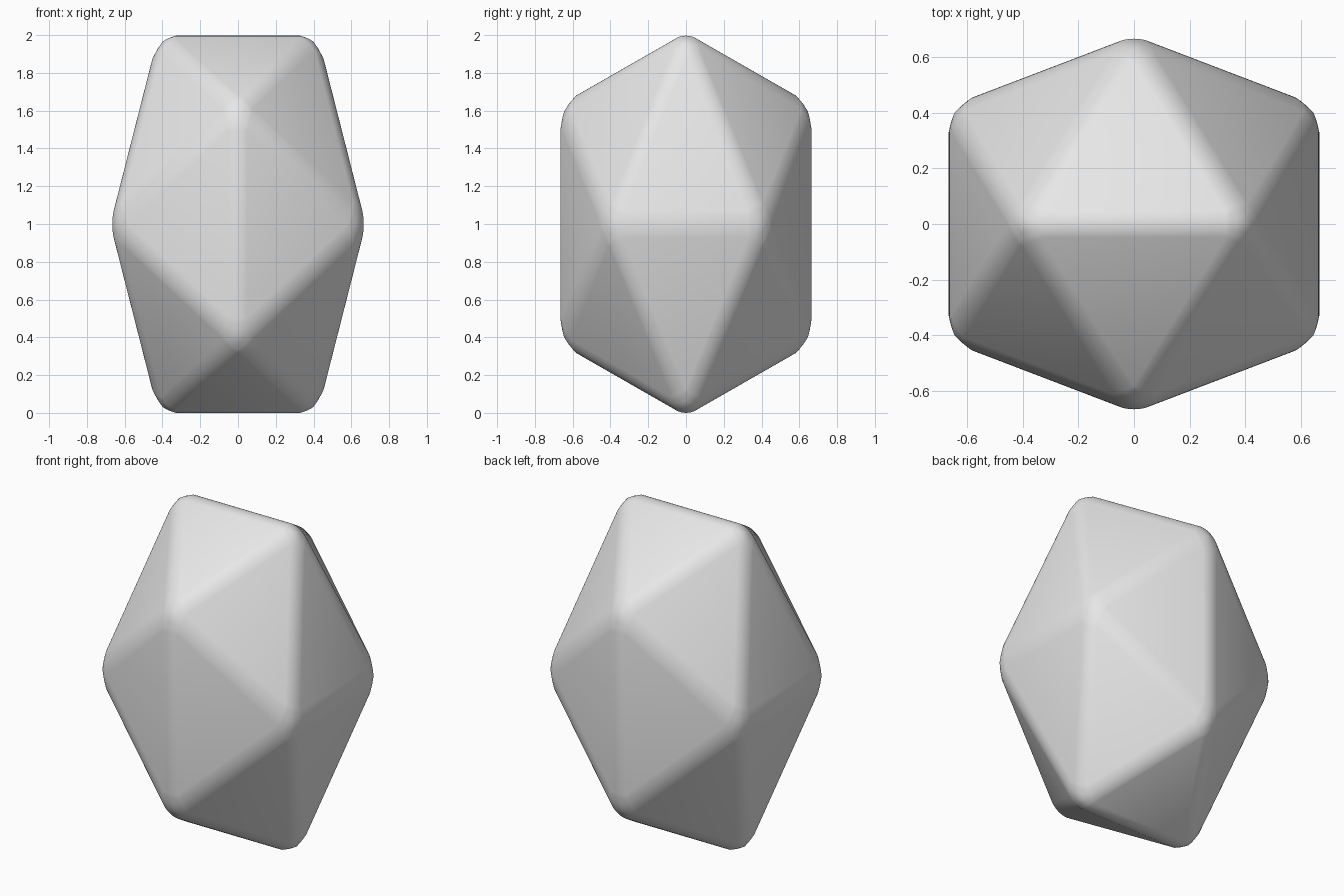
import bpy
import bmesh
import math
from mathutils import Vector

# Remove the default cube
cube = bpy.data.objects.get("Cube")
if cube:
    bpy.data.objects.remove(cube, do_unlink=True)

PHI = (1 + math.sqrt(5)) / 2
HALF_EDGE = 0.418      # half the edge length before rounding
ROUNDING = 0.051       # inset of the rounded edges on each face
STRETCH = 1.5          # vertical stretch

# Stone colour
stone = bpy.data.materials.new("light_grey_stone")
stone.use_nodes = True
grey = (0.8, 0.8, 0.8, 1.0)
stone.diffuse_color = grey
stone.node_tree.nodes["Principled BSDF"].inputs["Base Color"].default_value = grey

# Twenty-sided body: corners of three crossed golden rectangles
bm = bmesh.new()
for s in (-1, 1):
    for t in (-PHI, PHI):
        for corner in ((s, 0, t), (0, t, s), (t, s, 0)):
            bm.verts.new(Vector(corner) * HALF_EDGE)
bmesh.ops.convex_hull(bm, input=bm.verts[:])

# Round every edge and corner
bmesh.ops.bevel(bm, geom=bm.verts[:] + bm.edges[:], offset=ROUNDING,
                offset_type='OFFSET', segments=6, profile=0.5,
                affect='EDGES', clamp_overlap=True)

# Stretch upright and stand on the ground
bmesh.ops.scale(bm, vec=(1, 1, STRETCH), verts=bm.verts[:])
lowest = min(v.co.z for v in bm.verts)
bmesh.ops.translate(bm, vec=(0, 0, -lowest), verts=bm.verts[:])
bmesh.ops.recalc_face_normals(bm, faces=bm.faces[:])

mesh = bpy.data.meshes.new("rounded_stone")
bm.to_mesh(mesh)
bm.free()
mesh.materials.append(stone)
body = bpy.data.objects.new("rounded_stone", mesh)
bpy.context.collection.objects.link(body)

# Smooth shading with flat main faces
bpy.ops.object.select_all(action='DESELECT')
body.select_set(True)
bpy.context.view_layer.objects.active = body
bpy.ops.object.shade_smooth_by_angle(angle=math.radians(40))
